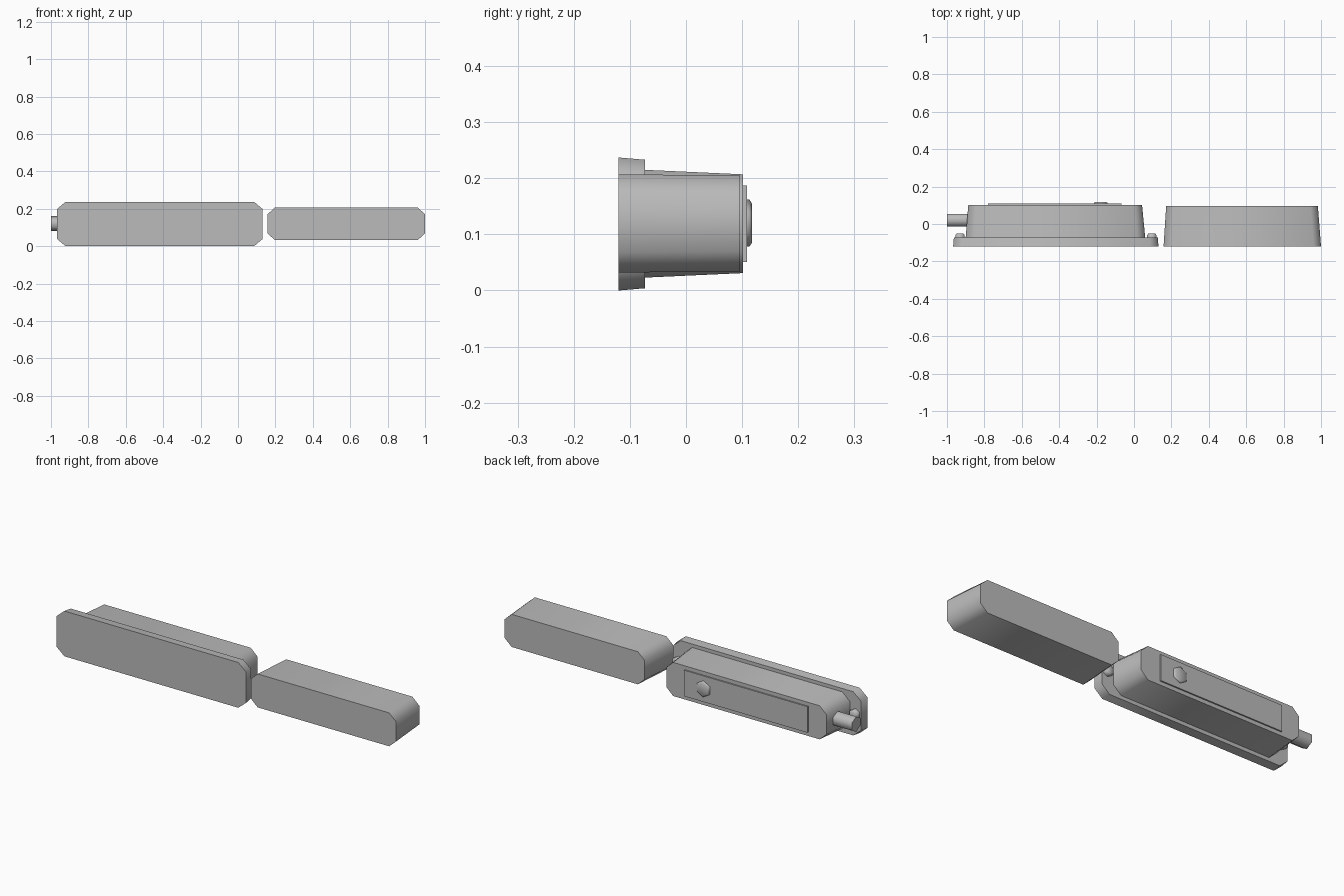
import bpy, bmesh, math
from mathutils import Matrix, Vector

if "Cube" in bpy.data.objects:
    bpy.data.objects.remove(bpy.data.objects["Cube"])

grey = bpy.data.materials.new("mid grey")
grey.diffuse_color = (0.5, 0.5, 0.5, 1)
grey.use_nodes = True
grey.node_tree.nodes["Principled BSDF"].inputs["Base Color"].default_value = grey.diffuse_color


def loft(name, rings):
    """Closed solid through rings of equal point count, capped at both ends."""
    bm = bmesh.new()
    loops = [[bm.verts.new(p) for p in ring] for ring in rings]
    n = len(loops[0])
    for a, b in zip(loops, loops[1:]):
        for i in range(n):
            bm.faces.new((a[i], a[(i + 1) % n], b[(i + 1) % n], b[i]))
    bm.faces.new(loops[0])
    bm.faces.new(loops[-1])
    bmesh.ops.recalc_face_normals(bm, faces=bm.faces[:])
    mesh = bpy.data.meshes.new(name)
    bm.to_mesh(mesh)
    bm.free()
    mesh.materials.append(grey)
    obj = bpy.data.objects.new(name, mesh)
    bpy.context.collection.objects.link(obj)
    bpy.context.view_layer.objects.active = obj
    obj.select_set(True)
    bpy.ops.object.shade_smooth_by_angle(angle=math.radians(62))
    obj.select_set(False)
    return obj


def octagon(x0, x1, z0, z1, y, cx, cz):
    """Rectangle with cut corners, facing along y."""
    return [(x0 + cx, y, z0), (x1 - cx, y, z0), (x1, y, z0 + cz), (x1, y, z1 - cz),
            (x1 - cx, y, z1), (x0 + cx, y, z1), (x0, y, z1 - cz), (x0, y, z0 + cz)]


def rectangle(x0, x1, z0, z1, y):
    return [(x0, y, z0), (x1, y, z0), (x1, y, z1), (x0, y, z1)]


def hexagon(centre, r, along_x=False):
    """Hexagon with a point upward, facing along y or x."""
    turn = Matrix.Rotation(math.pi / 2 if along_x else 0, 3, 'Z')
    return [Vector(centre) + turn @ Vector((r * math.sin(i * math.pi / 3), 0,
                                            r * math.cos(i * math.pi / 3)))
            for i in range(6)]


MID = 0.12

# Main housing: wide front flange and tapered body
loft("front_flange", [octagon(-0.967, 0.131, 0, 0.237, -0.12, 0.045, 0.038),
                      octagon(-0.963, 0.127, 0.004, 0.233, -0.073, 0.045, 0.038)])
loft("housing_body", [octagon(-0.9, 0.06, 0.023, 0.215, -0.073, 0.045, 0.04),
                      octagon(-0.886, 0.043, 0.031, 0.207, 0.102, 0.04, 0.037)])

# Separate tapered block beside it
loft("side_block", [octagon(0.158, 1.0, 0.032, 0.207, -0.12, 0.04, 0.036),
                    octagon(0.172, 0.983, 0.034, 0.205, 0.096, 0.04, 0.036)])

# Cover plate and its bolt on the back
loft("back_plate", [rectangle(-0.78, -0.066, 0.051, 0.187, 0.1),
                    rectangle(-0.78, -0.066, 0.051, 0.187, 0.109)])
loft("plate_bolt", [hexagon((-0.178, 0.105, MID), 0.042),
                    hexagon((-0.178, 0.113, MID), 0.042),
                    hexagon((-0.178, 0.118, MID), 0.034)])

# Cable stub at the left end
loft("cable_stub", [hexagon((-1.0, 0.02, MID), 0.04, True),
                    hexagon((-0.88, 0.02, MID), 0.04, True)])

# Mounting screws on the flange ends
for side, x in (("left", -0.93), ("right", 0.095)):
    loft(side + "_flange_screw", [hexagon((x, -0.076, MID), 0.029),
                                  hexagon((x, -0.058, MID), 0.028),
                                  hexagon((x, -0.05, MID), 0.02)])
